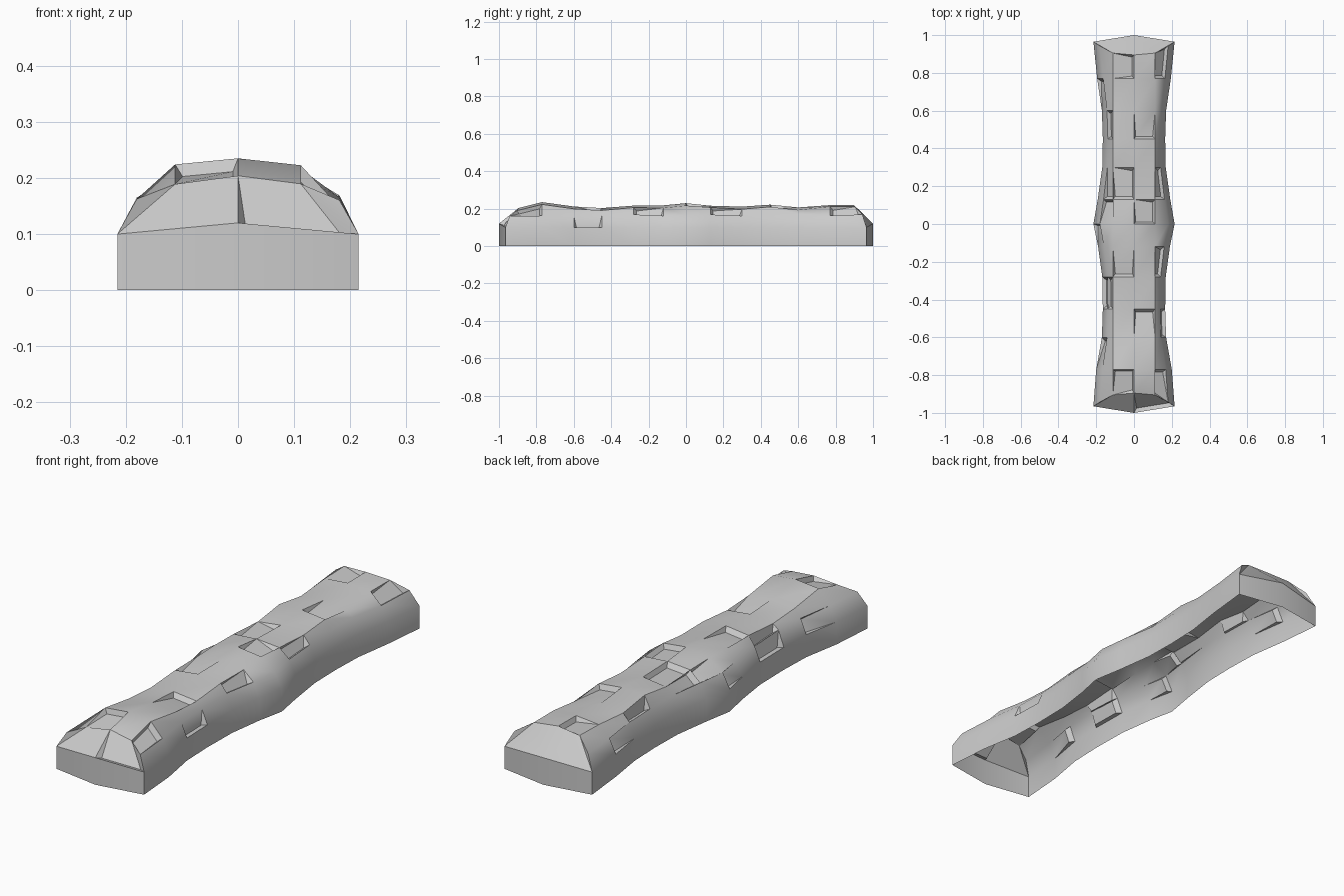
import bpy, bmesh, random
from mathutils import Vector

if "Cube" in bpy.data.objects:
    bpy.data.objects.remove(bpy.data.objects["Cube"])

random.seed(4)
# Stations along the length: y, half width, ridge height
STATIONS = [(-.965, .215, .205), (-.77, .2, .232), (-.6, .17, .215), (-.45, .165, .2),
            (-.28, .168, .214), (-.12, .19, .216), (0, .215, .225), (.13, .192, .215),
            (.3, .168, .21), (.45, .165, .226), (.6, .17, .207), (.77, .195, .222),
            (.965, .215, .222)]
LAST = len(STATIONS) - 1

# Chipped cells: (column, row) -> chipped sides (l = -x, r = +x, f = front, b = back)
CHIPS = {(3, 0): "rb", (5, 0): "lb", (1, 1): "b", (4, 2): "b", (6, 2): "r",
         (1, 3): "lb", (3, 4): "f", (5, 4): "rf", (1, 5): "b", (2, 6): "b",
         (4, 6): "rf", (3, 7): "rf", (5, 7): "rf", (2, 7): "f", (2, 9): "l",
         (4, 9): "f", (1, 10): "b", (3, 11): "r", (5, 11): "rf", (2, 3): "l"}
SIDE_CORNERS = {"f": (0, 1), "r": (1, 2), "b": (2, 3), "l": (3, 0)}

bm = bmesh.new()


def ring(k):
    """Arched cross-section; the end rings slope back towards the top."""
    y, w, h = STATIONS[k]
    half = [(w, 0, 0), (w, .1, 0), (w * .84, .165, .022), (.112, h - .012, .06)]
    s = 1 if k == 0 else -1 if k == LAST else 0
    pts = [(-x, y + s * d, z) for x, z, d in half]
    pts += [(0, y + s * .07, h)]
    pts += [(x, y + s * d, z) for x, z, d in reversed(half)]
    out = []
    for j, p in enumerate(pts):
        dz = random.uniform(-.005, .005) if 1 < j < 7 else 0
        out.append(bm.verts.new((p[0], p[1], p[2] + dz)))
    return out


def chip(quad, sides, out, depth=.02):
    """Sinks the chosen sides of a quad, leaving small walls round a sloped floor."""
    sunk = {c for s in sides for c in SIDE_CORNERS[s]}
    mid = sum((v.co for v in quad), Vector()) / 4
    n = (quad[2].co - quad[0].co).cross(quad[3].co - quad[1].co).normalized()
    if n.dot(out) < 0:
        n = -n
    floor = [bm.verts.new(v.co.lerp(mid, .2) - n * depth) if i in sunk else v
             for i, v in enumerate(quad)]
    bm.faces.new(floor)
    for i in range(4):
        j = (i + 1) % 4
        wall = list(dict.fromkeys([quad[i], quad[j], floor[j], floor[i]]))
        if len(wall) > 2:
            bm.faces.new(wall)


# Arched body
rings = [ring(k) for k in range(LAST + 1)]
for k in range(LAST):
    for j in range(8):
        a, b = rings[k], rings[k + 1]
        quad = [a[j], a[j + 1], b[j + 1], b[j]]
        if (j, k) in CHIPS:
            chip(quad, CHIPS[j, k], Vector(((j - 3.5) * .25, 0, 1)))
        else:
            bm.faces.new(quad)

# Pointed end walls with sloped upper faces
for r, y in ((rings[0], -1), (rings[-1], 1)):
    low = bm.verts.new((0, y, 0))
    mid = bm.verts.new((0, y, .12))
    for i in (0, 8):
        q = r if i == 0 else r[::-1]
        bm.faces.new((q[0], low, mid, q[1]))
        bm.faces.new((q[1], q[3], q[2]))
        quad = [mid, q[1], q[3], q[4]]
        if y < 0 and i == 8:
            chip(quad, "f", Vector((0, -1, .5)))
        else:
            bm.faces.new(quad)

bmesh.ops.recalc_face_normals(bm, faces=bm.faces)
if sum(f.normal.z * f.calc_area() for f in bm.faces) < 0:
    bmesh.ops.reverse_faces(bm, faces=bm.faces)
mesh = bpy.data.meshes.new("chipped_stone_block")
bm.to_mesh(mesh)
bm.free()
obj = bpy.data.objects.new("chipped_stone_block", mesh)
bpy.context.collection.objects.link(obj)
bpy.context.view_layer.objects.active = obj
obj.select_set(True)
bpy.ops.object.shade_smooth_by_angle(angle=.65)
